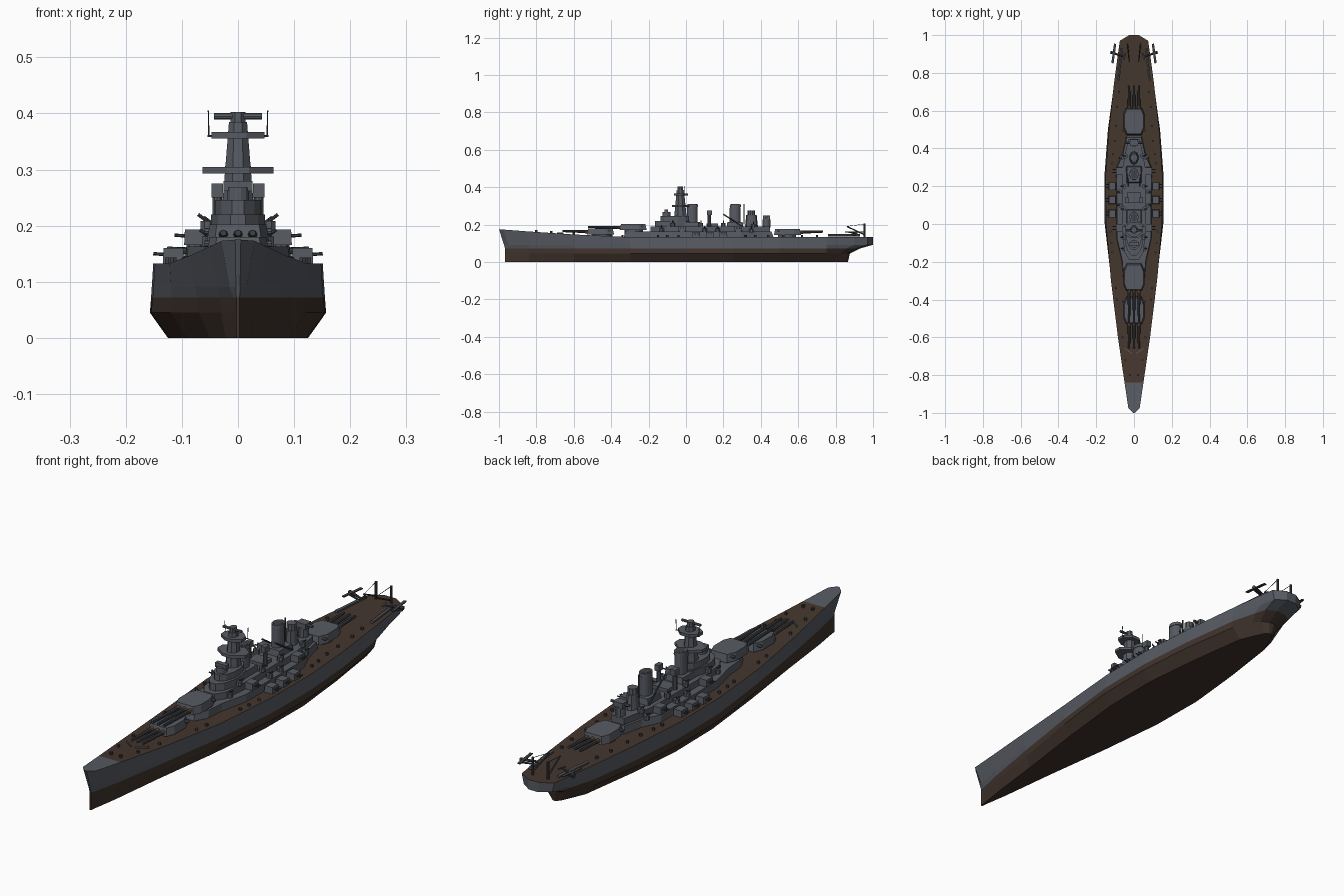
import bpy, bmesh, math
from mathutils import Vector

if "Cube" in bpy.data.objects:
    bpy.data.objects.remove(bpy.data.objects["Cube"])


def material(name, rgb):
    m = bpy.data.materials.new(name)
    m.diffuse_color = (*rgb, 1)
    m.use_nodes = True
    m.node_tree.nodes["Principled BSDF"].inputs["Base Color"].default_value = m.diffuse_color
    return m


GREY = material("naval grey", (.095, .104, .122))
DARK = material("dark gun grey", (.05, .054, .062))
WOOD = material("deck brown", (.060, .038, .027))
KEEL = material("bottom brown", (.052, .034, .026))
TAN = material("tan canvas", (.16, .085, .05))


def finish(name, bm, *mats):
    bmesh.ops.recalc_face_normals(bm, faces=bm.faces)
    me = bpy.data.meshes.new(name)
    bm.to_mesh(me)
    bm.free()
    for m in mats:
        me.materials.append(m)
    ob = bpy.data.objects.new(name, me)
    bpy.context.collection.objects.link(ob)
    return ob


def prism(name, outline, z0, z1, mat=GREY, top=1.0):
    """Upright prism over an xy outline; top scales the upper edge."""
    bm = bmesh.new()
    c = sum((Vector(p) for p in outline), Vector((0, 0))) / len(outline)
    lo = [bm.verts.new((x, y, z0)) for x, y in outline]
    hi = [bm.verts.new((c.x + (x - c.x) * top, c.y + (y - c.y) * top, z1)) for x, y in outline]
    n = len(lo)
    bm.faces.new(lo)
    bm.faces.new(hi)
    for i in range(n):
        bm.faces.new((lo[i], lo[(i + 1) % n], hi[(i + 1) % n], hi[i]))
    return finish(name, bm, mat)


def oval(rx, ry, cy, n=12, cx=0):
    return [(cx + rx * math.cos(2 * math.pi * (i + .5) / n),
             cy + ry * math.sin(2 * math.pi * (i + .5) / n)) for i in range(n)]


def rect(w, d, cx, cy):
    return [(cx - w, cy - d), (cx + w, cy - d), (cx + w, cy + d), (cx - w, cy + d)]


def mirror(half):
    return half + [(-x, y) for x, y in reversed(half)]


def bar(name, a, b, r, mat=DARK, n=8, r2=None):
    a, b = Vector(a), Vector(b)
    bm = bmesh.new()
    bmesh.ops.create_cone(bm, cap_ends=True, segments=n, radius1=r,
                          radius2=r if r2 is None else r2, depth=(b - a).length)
    ob = finish(name, bm, mat)
    ob.location = (a + b) / 2
    ob.rotation_euler = (b - a).to_track_quat('Z', 'Y').to_euler()
    return ob


# Hull: stations of (y, half width at deck, waterline, bulge, bottom)
STATIONS = [(-1, .005, .003, .003, .003), (-.975, .03, .008, .006, .005),
            (-.84, .05, .032, .03, .022), (-.6, .085, .073, .07, .05),
            (-.3, .122, .118, .12, .09), (0, .148, .152, .155, .122),
            (.25, .151, .155, .157, .125), (.5, .133, .137, .138, .1),
            (.75, .105, .104, .1, .065), (.9, .085, .075, .06, .035),
            (.97, .075, .06, .045, .02), (1, .025, .02, .012, .005)]


def deck_z(y):
    return .133 + .042 * max(0, (-.3 - y) / .7) ** 1.3


def end_y(y, bow, stern):
    if y < -.84:
        return -.84 + (y + .84) * (-.84 - bow) / .16
    if y > .75:
        return .75 + (y - .75) * (stern - .75) / .25
    return y


bm = bmesh.new()
rings = []
for y, d, w, b, k in STATIONS:
    half = [(d, y, deck_z(y)), (w + (d - w) * .35, end_y(y, -.973, 1), .092),
            (w, end_y(y, -.968, .93), .072), (b, end_y(y, -.968, .876), .045),
            (k, end_y(y, -.968, .866), 0)]
    pts = half + [(-x, yy, z) for x, yy, z in reversed(half)]
    rings.append([bm.verts.new(p) for p in pts])
for r, s in zip(rings, rings[1:]):
    for i in range(10):
        j = (i + 1) % 10
        f = bm.faces.new((r[i], r[j], s[j], s[i]))
        c = f.calc_center_median()
        if i == 9:
            f.material_index = 1 if c.y > -.85 else 0
        else:
            f.material_index = 2 if c.z < .072 else 0
for ring in (rings[0], rings[-1]):
    for i in range(4):
        f = bm.faces.new((ring[i], ring[i + 1], ring[8 - i], ring[9 - i]))
        f.material_index = 2 if i > 1 else 0
finish("hull", bm, GREY, WOOD, KEEL)


# Main gun turrets
def turret(cy, z, base, d, reach):
    prism("barbette", oval(.047, .05, cy, 16), base, z + .005)
    half = [(.042, -.075), (.056, -.04), (.056, .03), (.04, .07)]
    prism("main_turret", [(x, cy + d * y) for x, y in mirror(half)], z, z + .032, GREY, .9)
    bar("rangefinder_arms", (-.06, cy + d * .045, z + .02), (.06, cy + d * .045, z + .02), .006, GREY)
    for x in (-.026, 0, .026):
        bar("gun_cover", (x, cy - d * .06, z + .014), (x, cy - d * .085, z + .014), .009, TAN)
        bar("main_gun", (x, cy - d * .06, z + .014), (x, cy - d * reach, z + .017), .0085, DARK, 8, .0055)


turret(-.455, .148, .13, 1, .205)
turret(-.28, .17, .13, 1, .243)
turret(.54, .145, .125, -1, .192)

# Deckhouses
prism("main_deckhouse", mirror([(.03, -.335), (.058, -.28), (.064, -.2), (.092, -.08), (.095, .3),
                                (.06, .38), (.04, .47)]), .125, .163, GREY, .97)
prism("upper_deckhouse", mirror([(.025, -.19), (.05, -.15), (.06, -.05), (.06, .3),
                                 (.045, .38), (.03, .45)]), .16, .19)
prism("bridge_base", oval(.05, .1, -.07, 12), .19, .22)
prism("bridge_middle", oval(.042, .08, -.06, 12), .22, .246)
prism("conning_tower", oval(.02, .022, -.105, 12), .246, .268)
prism("forward_director", rect(.026, .01, 0, -.105), .262, .28)

# Tower mast with platforms
prism("tower", oval(.03, .036, -.03, 8), .24, .385, GREY, .58)
prism("lower_platform", mirror([(.02, -.075), (.063, -.045), (.063, -.015), (.025, .015)]), .293, .305)
prism("upper_platform", mirror([(.015, -.065), (.047, -.045), (.047, -.015), (.02, .01)]), .355, .367)
prism("top_director", oval(.014, .016, -.03, 8), .38, .403)
bar("top_rangefinder", (-.043, -.035, .395), (.043, -.035, .395), .0055, GREY)
for s in (-1, 1):
    bar("antenna", (s * .052, -.01, .358), (s * .053, -.01, .405), .0012, DARK, 5)
    bar("antenna_arm", (s * .04, -.015, .36), (s * .054, -.01, .36), .002, DARK, 5)

# Funnels and the structures between and behind them
for cy in (.033, .262):
    prism("funnel", oval(.023, .03, cy, 16), .185, .298, GREY, .95)
    prism("funnel_cap", oval(.024, .031, cy + .002, 16), .294, .308, GREY, .96)
    prism("funnel_opening", oval(.017, .023, cy + .002, 16), .307, .309, DARK)
    prism("funnel_base", rect(.04, .045, 0, cy), .188, .215, GREY, .9)
prism("aft_tower", oval(.025, .035, .35, 10), .185, .25, GREY, .8)
prism("aft_tower_head", oval(.02, .02, .35, 10), .245, .275)
prism("aft_director_base", oval(.02, .022, .43, 10), .185, .228)
prism("aft_director", rect(.022, .018, 0, .43), .225, .248)
bar("aft_rangefinder", (-.042, .43, .238), (.042, .43, .238), .006, GREY)
bar("aft_mast", (0, .31, .2), (0, .31, .31), .003)
prism("midship_house", rect(.035, .03, 0, .14), .185, .205)
for s in (-1, 1):
    bar("side_director_post", (s * .037, .125, .185), (s * .037, .125, .255), .009, GREY, 10)
    prism("side_director", rect(.01, .014, s * .037, .125), .25, .275)
    bar("boat_crane", (s * .03, .2, .255), (s * .04, .3, .19), .0035)


# Twin secondary mounts, then light gun tubs
def twin_mount(x, y, z):
    s = 1 if x > 0 else -1
    prism("mount_base", oval(.016, .018, y, 10, x), z - .005, z + .008)
    prism("secondary_turret", rect(.019, .021, x, y), z + .003, z + .03, GREY, .93)
    for dy in (-.008, .008):
        bar("secondary_gun", (x, y + dy, z + .018), (x + s * .036, y + dy, z + .02), .003, DARK, 6)


for s in (-1, 1):
    for y in (.055, .127, .2):
        twin_mount(s * .115, y, .13)
    for y in (-.02, .28):
        twin_mount(s * .077, y, .163)
    for y, x, z in ((-.07, .055, .19), (.08, .055, .19), (.2, .055, .19), (.17, .075, .16),
                    (.1, .075, .16), (.36, .045, .185), (-.13, .052, .163), (.35, .065, .158)):
        prism("light_gun_tub", oval(.013, .013, y, 8, s * x), z, z + .018)
        bar("light_gun", (s * x, y, z + .018), (s * (x + .016), y, z + .03), .003)
    for y, x in ((-.6, .06), (-.4, .09), (-.34, .095), (-.15, .115), (-.1, .12), (-.04, .125),
                 (.32, .115), (.37, .11), (.44, .1), (.52, .095), (.62, .09), (.7, .08), (-.72, .045)):
        prism("deck_gun", oval(.006, .006, y, 6, s * x), deck_z(y) - .005, deck_z(y) + .01, DARK)
    bar("mooring_bollard", (s * .022, -.8, .155), (s * .022, -.8, .172), .006)
    prism("breakwater", [(s * .01, -.69), (s * .05, -.66), (s * .05, -.655), (s * .01, -.685)], .145, .158)

    # Stern catapults, float planes and cranes
    bar("catapult", (s * .082, .76, .142), (s * .065, .93, .142), .007, GREY, 6)
    cx, cy, cz = s * .085, .9, .155
    bar("plane_body", (s * .125, .91, cz), (s * .05, .885, cz), .008, DARK, 8, .003)
    bar("plane_float", (s * .12, .908, cz - .012), (s * .065, .89, cz - .012), .004, DARK, 6)
    prism("plane_wing", [(s * .108, .85), (s * .12, .852), (s * .106, .955), (s * .094, .953)],
          cz + .003, cz + .007, DARK)
    prism("plane_tail", [(s * .05, .868), (s * .058, .87), (s * .05, .906), (s * .042, .904)],
          cz + .001, cz + .004, DARK)
    bar("crane_post", (s * .035, .955, .128), (s * .035, .955, .205), .005)
    bar("crane_arm", (s * .035, .955, .145), (s * .025, .86, .19), .0035)
    bar("crane_cable", (s * .035, .955, .203), (s * .025, .86, .19), .0012, DARK, 5)
